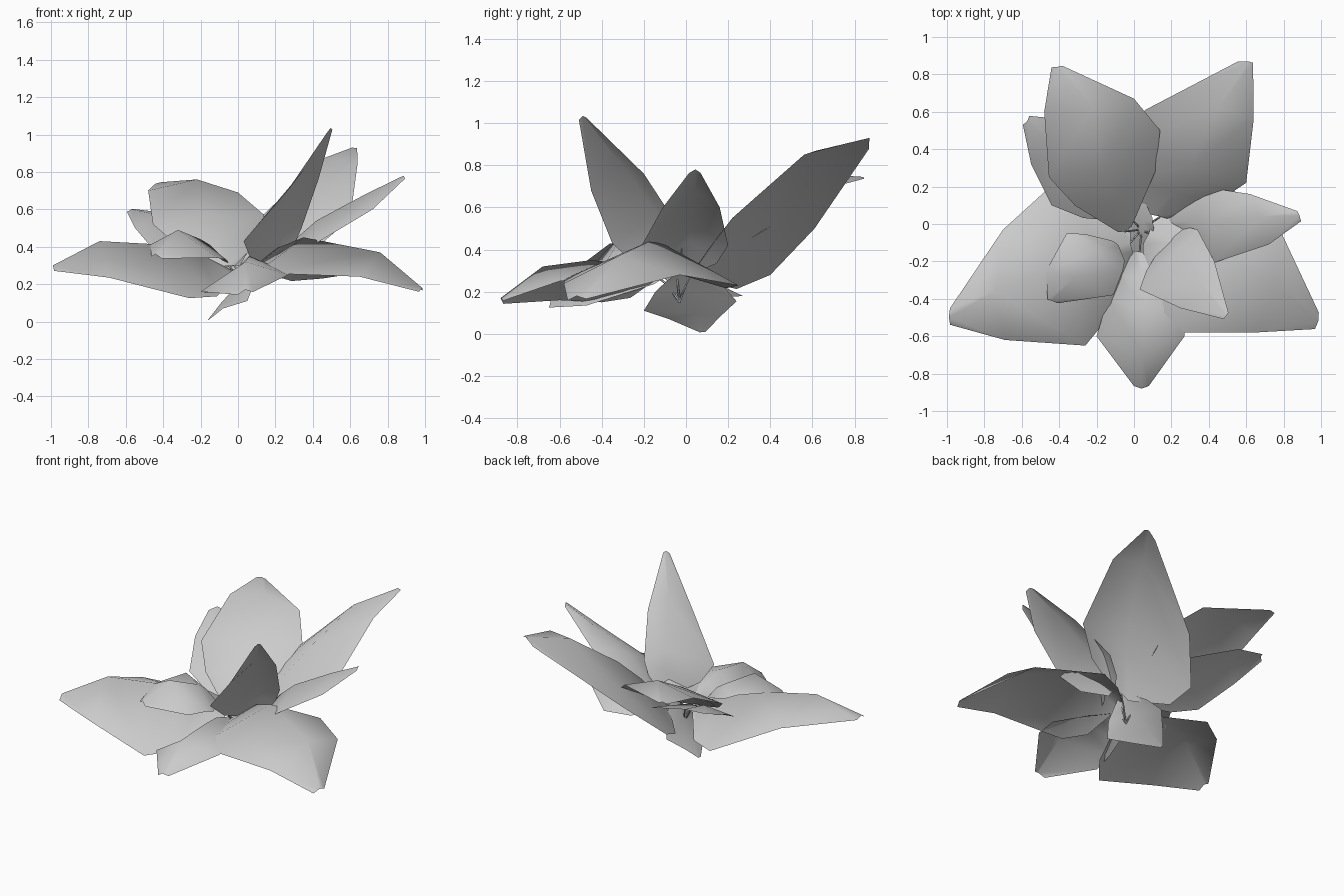
import bpy
from mathutils import Vector as V


def leaf(name, base, m1, m2, tip, l1, l2, r1, r2, tip_w=0.1):
    """Folded leaf: a raised mid-rib with a left and a right edge."""
    base, m1, m2, tip, l1, l2, r1, r2 = map(V, (base, m1, m2, tip, l1, l2, r1, r2))
    c = base.lerp(m1, 0.5)
    rows = [
        (base + (l1 - m1) * 0.12, base, base + (r1 - m1) * 0.12),
        (c + (l1 - m1) * 0.72, c + V((0, 0, 0.02)), c + (r1 - m1) * 0.72),
        (l1, m1, r1),
        (l2, m2, r2),
        (tip + (l2 - m2) * tip_w, tip, tip + (r2 - m2) * tip_w),
    ]
    verts = [p for row in rows for p in row]
    faces = []
    for i in range(len(rows) - 1):
        for j in range(2):
            a = i * 3 + j
            faces.append((a, a + 1, a + 4, a + 3))
    me = bpy.data.meshes.new(name)
    me.from_pydata(verts, [], faces)
    me.shade_smooth()
    ob = bpy.data.objects.new(name, me)
    bpy.context.collection.objects.link(ob)
    return base


def stem(name, a, b):
    """Thin stem from the crown up to a leaf base."""
    a, b = V(a), V(b)
    cu = bpy.data.curves.new(name, 'CURVE')
    cu.dimensions = '3D'
    cu.bevel_depth = 0.005
    cu.bevel_resolution = 0
    sp = cu.splines.new('POLY')
    sp.points.add(2)
    mid = a.lerp(b, 0.5) + V((0, 0, 0.02))
    for p, co in zip(sp.points, (a, mid, b)):
        p.co = (*co, 1)
    bpy.context.collection.objects.link(bpy.data.objects.new(name, cu))


bases = []
# Broad low leaves to the sides
bases.append(leaf("broad_leaf_left", (-.02, -.1, .27), (-.38, -.21, .41), (-.74, -.36, .43), (-.99, -.5, .30),
                  (-.26, -.65, .125), (-.69, -.62, .235), (-.37, .27, .18), (-.70, -.03, .31), .15))
bases.append(leaf("broad_leaf_right", (.08, -.05, .30), (.35, -.15, .45), (.76, -.32, .37), (.985, -.52, .18),
                  (.10, -.58, .26), (.65, -.58, .24), (.45, .25, .23), (.78, -.03, .28), .16))
# Large rising leaves at the back
bases.append(leaf("back_leaf_left", (-.05, -.04, .30), (-.17, .28, .57), (-.22, .62, .76), (-.41, .84, .745),
                  (-.455, .25, .52), (-.48, .6, .70), (.14, .50, .57), (0, .67, .69), .12))
bases.append(leaf("back_leaf_right", (.14, .04, .30), (.30, .31, .63), (.45, .62, .87), (.61, .87, .93),
                  (-.13, .40, .28), (.06, .61, .50), (.60, .22, .55), (.64, .56, .85), .14))
bases.append(leaf("back_leaf_side", (-.02, .03, .30), (-.25, .25, .45), (-.43, .42, .57), (-.57, .55, .60),
                  (-.44, .10, .37), (-.55, .32, .50), (0, .40, .43), (-.38, .56, .58), .2))
# Front leaf
bases.append(leaf("front_leaf", (.03, -.15, .28), (.06, -.45, .35), (.04, -.68, .32), (.04, -.88, .17),
                  (-.14, -.40, .15), (-.20, -.60, .16), (.28, -.45, .26), (.27, -.60, .25), .17))
# Upright leaves on the right
bases.append(leaf("right_leaf", (.19, .01, .30), (.42, .02, .54), (.68, .04, .68), (.885, .045, .78),
                  (.42, -.21, .42), (.72, -.11, .60), (.36, .20, .42), (.62, .16, .60), .2))
bases.append(leaf("upright_leaf", (.20, -.05, .30), (.25, -.13, .56), (.36, -.32, .82), (.495, -.49, 1.035),
                  (.03, -.35, .43), (.25, -.45, .68), (.34, -.03, .50), (.43, -.20, .76), .14))
# Small leaves near the centre
bases.append(leaf("small_leaf_left", (-.1, -.1, .34), (-.20, -.15, .44), (-.32, -.29, .49), (-.44, -.41, .36),
                  (-.06, -.25, .33), (-.11, -.38, .34), (-.36, -.05, .44), (-.47, -.25, .41), .15))
bases.append(leaf("hanging_leaf", (.10, .01, .33), (0, .03, .20), (-.09, .05, .10), (-.16, .08, .01),
                  (.05, -.20, .11), (-.08, -.08, .07), (-.02, .24, .155), (-.10, .16, .08), .1))

# Stems under the leaves
for i, b in enumerate(bases[:6]):
    stem("stem_%d" % i, (.04, -.03, .15), b)
